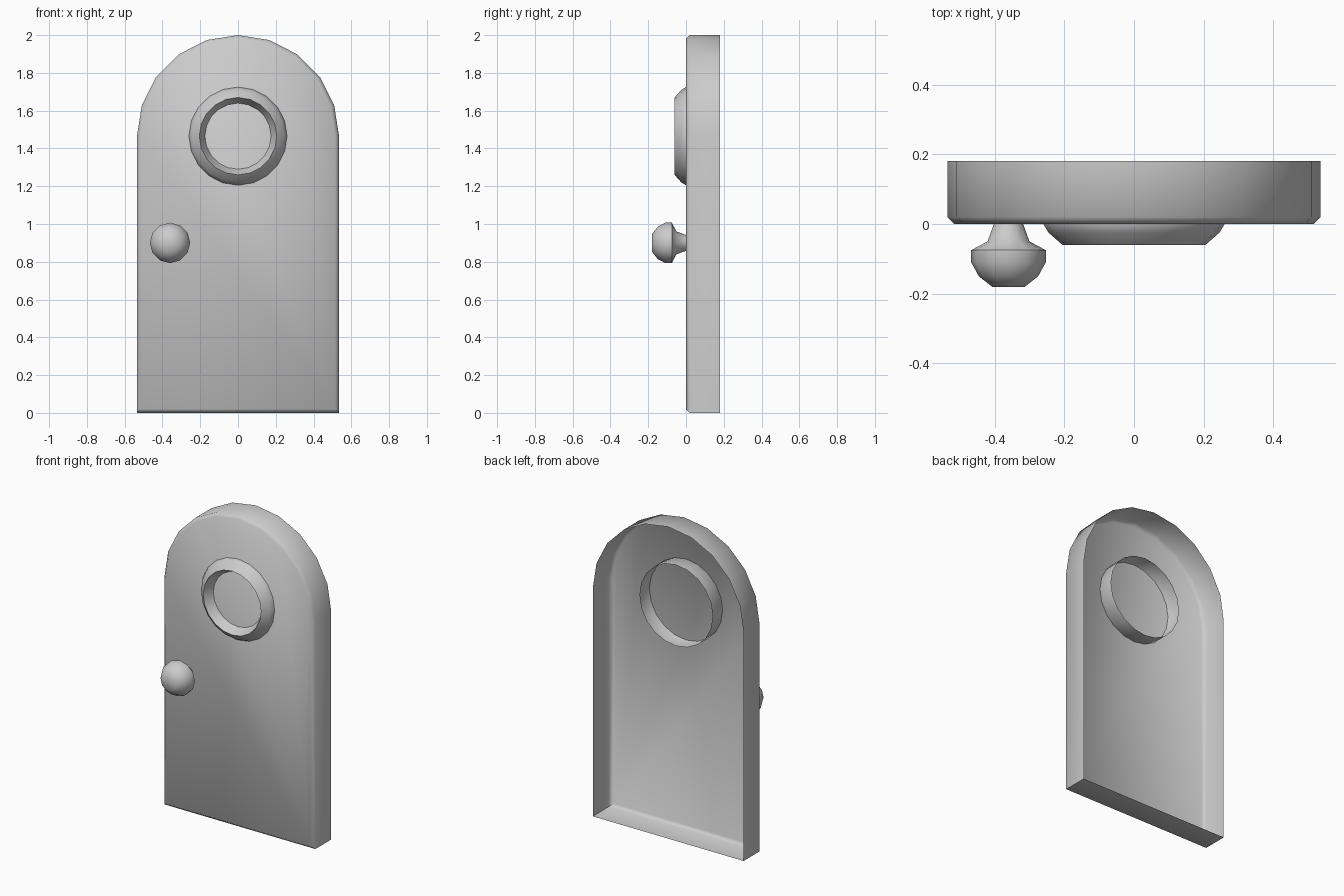
import bpy, bmesh
from math import cos, sin, pi

if "Cube" in bpy.data.objects:
    bpy.data.objects.remove(bpy.data.objects["Cube"])


def finish(bm, name, angle):
    bmesh.ops.recalc_face_normals(bm, faces=bm.faces)
    mesh = bpy.data.meshes.new(name)
    bm.to_mesh(mesh)
    bm.free()
    ob = bpy.data.objects.new(name, mesh)
    bpy.context.collection.objects.link(ob)
    bpy.ops.object.select_all(action='DESELECT')
    ob.select_set(True)
    bpy.context.view_layer.objects.active = ob
    bpy.ops.object.shade_smooth_by_angle(angle=angle)
    return ob


def bridge(bm, a, b):
    for i in range(len(a)):
        j = (i + 1) % len(a)
        bm.faces.new((a[i], a[j], b[j], b[i]))


def lathe(name, profile, cx, cz, sides, cap_end, angle):
    """Turn (radius, y) points around a front-to-back axis."""
    bm = bmesh.new()
    rings = [[bm.verts.new((cx + r * cos(2 * pi * k / sides), y,
                            cz + r * sin(2 * pi * k / sides)))
              for k in range(sides)] for r, y in profile]
    for a, b in zip(rings, rings[1:]):
        bridge(bm, a, b)
    if cap_end:
        bm.faces.new(rings[-1])
    return finish(bm, name, angle)


# Arched door panel: chamfered front, walls running back, open rear
HALF_W, SPRING, CHAMFER, DEPTH = 0.535, 1.465, 0.02, 0.18


def arch(bm, inset, y):
    r = HALF_W - inset
    pts = [(-r, inset), (r, inset)]
    pts += [(r * cos(pi * k / 10), SPRING + r * sin(pi * k / 10)) for k in range(11)]
    return [bm.verts.new((x, y, z)) for x, z in pts]


bm = bmesh.new()
back, side, front = arch(bm, 0, DEPTH), arch(bm, 0, CHAMFER), arch(bm, CHAMFER, 0)
bridge(bm, back, side)
bridge(bm, side, front)
face = bm.faces.new(front)
door = finish(bm, "door_panel", 0.87)
# Front face must look toward -y even though the shell is open
if door.data.polygons[-1].normal.y > 0:
    door.data.flip_normals()

# Round window frame, passing through the panel as an open tube
lathe("window_frame",
      [(0.26, 0.10), (0.26, 0.0), (0.245, -0.025), (0.205, -0.06), (0.175, 0.0)],
      0, SPRING, 20, False, 0.87)

# Door knob with flared neck
lathe("door_knob",
      [(0.042, 0.0), (0.06, -0.05), (0.107, -0.075), (0.107, -0.11),
       (0.085, -0.15), (0.047, -0.18)],
      -0.36, 0.90, 12, True, 0.75)
